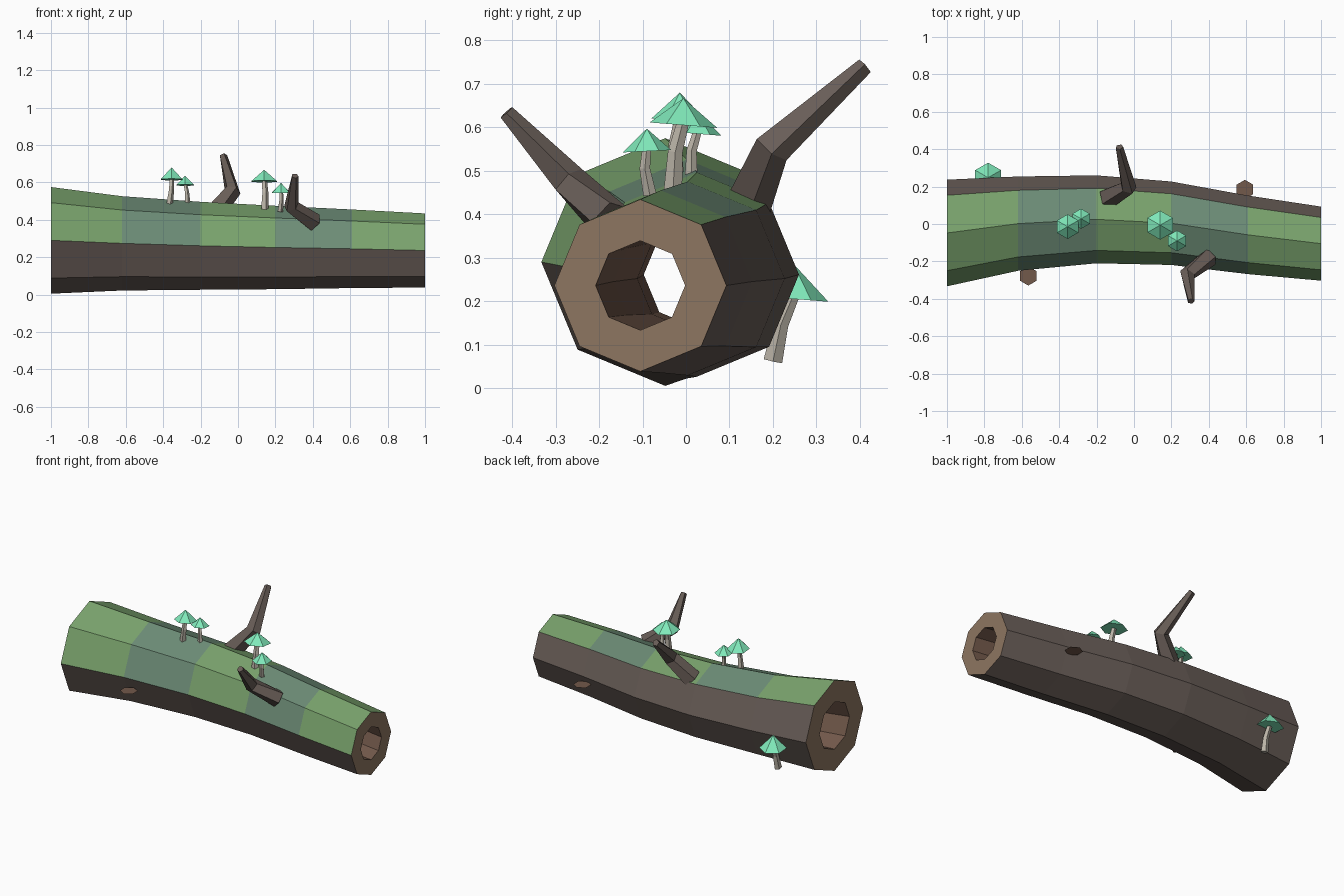
import bpy
from math import sin, cos, pi
from mathutils import Vector

if "Cube" in bpy.data.objects:
    bpy.data.objects.remove(bpy.data.objects["Cube"])


def material(name, rgb):
    m = bpy.data.materials.new(name)
    m.diffuse_color = (*rgb, 1)
    m.use_nodes = True
    m.node_tree.nodes["Principled BSDF"].inputs["Base Color"].default_value = m.diffuse_color
    return m


BARK = material("bark", (.14, .11, .096))
MOSS = material("moss", (.19, .36, .15))
MOSS_BLUE = material("blue_moss", (.15, .26, .18))
WOOD = material("cut_wood", (.27, .18, .12))
INNER = material("inner_wood", (.17, .10, .07))
CAP = material("mushroom_cap", (.22, .83, .50))
STEM = material("mushroom_stem", (.50, .46, .39))


def build(name, verts, faces, mats, slots=None):
    me = bpy.data.meshes.new(name)
    me.from_pydata([tuple(v) for v in verts], [], faces)
    for m in mats:
        me.materials.append(m)
    if slots:
        me.polygons.foreach_set("material_index", slots)
    ob = bpy.data.objects.new(name, me)
    bpy.context.collection.objects.link(ob)
    return ob


def ring(c, u, v, r, n, phase=0):
    return [Vector(c) + u * (r * cos(phase + 2 * pi * i / n)) + v * (r * sin(phase + 2 * pi * i / n))
            for i in range(n)]


def tube(name, pts, radii, n, mat):
    """Tapered, capped tube along a bent path."""
    pts = [Vector(p) for p in pts]
    verts, faces = [], []
    for i, (p, r) in enumerate(zip(pts, radii)):
        t = Vector()
        if i > 0:
            t += (p - pts[i - 1]).normalized()
        if i < len(pts) - 1:
            t += (pts[i + 1] - p).normalized()
        t.normalize()
        u = Vector((0, 1, 0)).cross(t) if abs(t.y) < .8 else Vector((0, 0, 1)).cross(t)
        u.normalize()
        verts += ring(p, u, t.cross(u), r, n)
    for k in range(len(pts) - 1):
        for i in range(n):
            j = (i + 1) % n
            faces.append((k*n + i, k*n + j, k*n + n + j, k*n + n + i))
    last = (len(pts) - 1) * n
    faces += [tuple(reversed(range(n))), tuple(range(last, last + n))]
    return build(name, verts, faces, [mat])


# Hollow log: x, centre y, centre z, radius
X, Y, Z = Vector((1, 0, 0)), Vector((0, 1, 0)), Vector((0, 0, 1))
SECTIONS = [(-1, -.048, .29, .285), (-.62, .002, .274, .252), (-.2, .025, .261, .235),
            (.2, .004, .252, .223), (.61, -.058, .245, .21), (1, -.105, .236, .198)]
N = 8
verts, faces, slots = [], [], []
for x, y, z, r in SECTIONS:
    verts += ring((x, y, z), Y, Z, r, N) + ring((x, y, z), Y, Z, r * .52, N)
for k in range(len(SECTIONS) - 1):
    a, b = k * 2 * N, (k + 1) * 2 * N
    for i in range(N):
        j = (i + 1) % N
        faces.append((a + i, a + j, b + j, b + i))
        mossy = i in (1, 2, 3)
        slots.append((2 if k in (1, 3) else 1) if mossy else 0)
        faces.append((a + N + i, b + N + i, b + N + j, a + N + j))
        slots.append(4)
end = (len(SECTIONS) - 1) * 2 * N
for i in range(N):
    j = (i + 1) % N
    faces += [(i, N + i, N + j, j), (end + i, end + j, end + N + j, end + N + i)]
    slots += [3, 3]
build("hollow_log", verts, faces, [BARK, MOSS, MOSS_BLUE, WOOD, INNER], slots)

# Broken branches
tube("back_branch", [(-.14, .14, .425), (-.03, .197, .553), (-.078, .412, .74)],
     [.058, .045, .021], 5, BARK)
tube("front_branch", [(.405, -.175, .385), (.285, -.27, .475), (.305, -.413, .635)],
     [.052, .042, .019], 5, BARK)


# Mushrooms: cap centre, rim height, apex height, cap radius, stem foot
def mushroom(name, x, y, rim, apex, r, foot, lean=0):
    tilt = (Y * cos(lean) + Z * sin(lean))
    rim_pts = ring((x, y, rim), X, tilt, r, 6, pi / 2)
    build(name + "_cap", rim_pts + [Vector((x, y, apex))],
          [(i, (i + 1) % 6, 6) for i in range(6)] + [(5, 4, 3, 2, 1, 0)], [CAP])
    foot = Vector(foot)
    top = Vector((x, y, rim + .01))
    mid = foot.lerp(top, .55) + Vector((.004, -.008, 0))
    k = r / .07
    tube(name + "_stem", [foot, mid, top], [.02 * k, .016 * k, .013 * k], 5, STEM)


mushroom("mushroom_1", -.355, -.014, .615, .68, .066, (-.367, -.022, .485), -.08)
mushroom("mushroom_2", -.283, .028, .585, .635, .054, (-.27, .012, .485), -.08)
mushroom("mushroom_3", .14, -.006, .605, .667, .078, (.142, -.03, .455), -.08)
mushroom("mushroom_4", .23, -.09, .545, .597, .056, (.225, -.083, .445), .05)
mushroom("mushroom_5", -.78, .248, .205, .285, .08, (-.78, .2, .062), -.08)

# Flat bark shelves on the sides
for name, c in (("front_bark_shelf", (-.565, -.278, .215)), ("back_bark_shelf", (.593, .185, .211))):
    build(name, ring(c, X, Y, .051, 6, pi / 2), [tuple(range(6))], [INNER])
